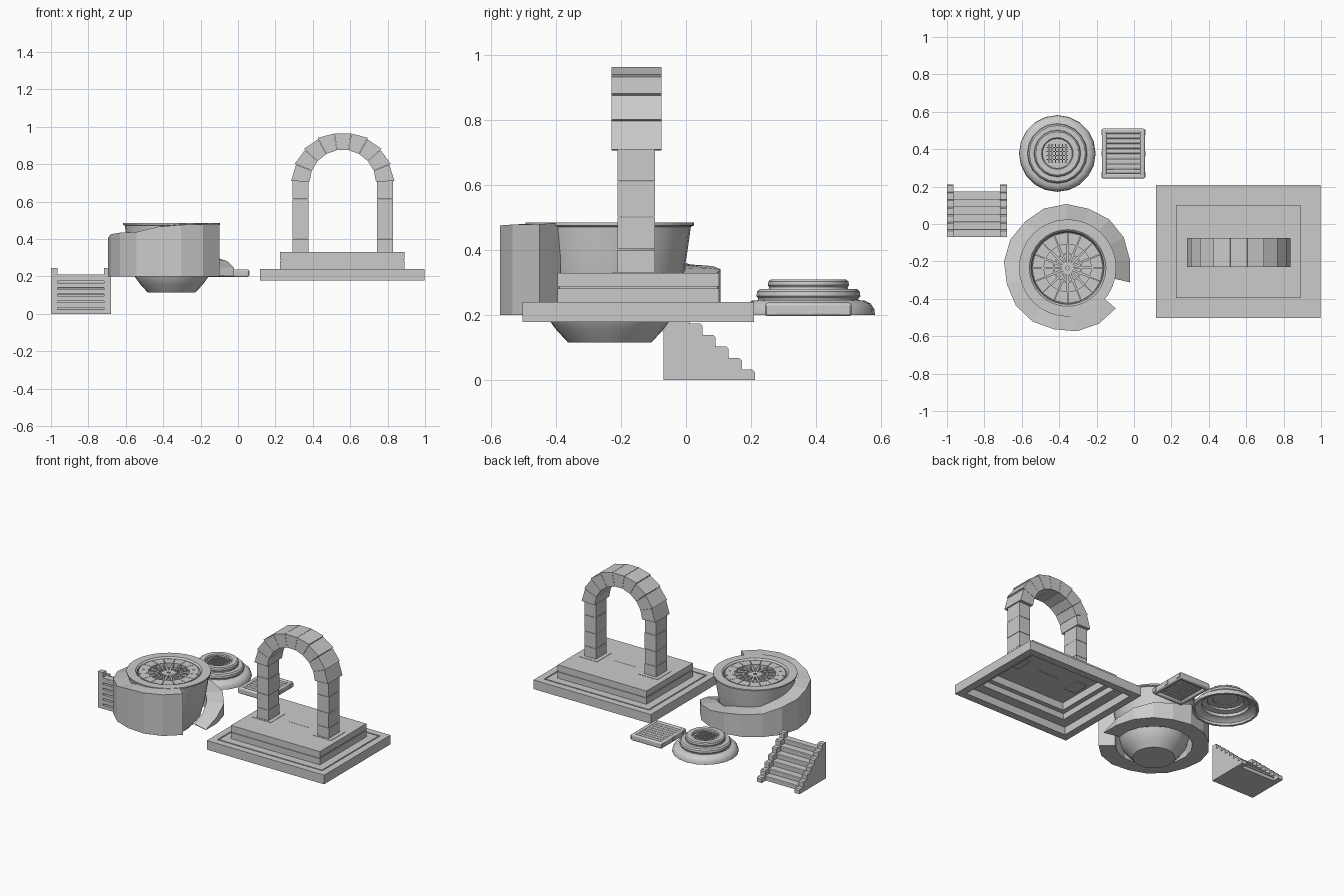
import bpy, bmesh, math
from mathutils import Matrix, Vector

if "Cube" in bpy.data.objects:
    bpy.data.objects.remove(bpy.data.objects["Cube"])


def finish(bm, name, bevel=0, smooth=None):
    bmesh.ops.remove_doubles(bm, verts=bm.verts, dist=1e-5)
    bmesh.ops.recalc_face_normals(bm, faces=bm.faces)
    me = bpy.data.meshes.new(name)
    bm.to_mesh(me)
    bm.free()
    ob = bpy.data.objects.new(name, me)
    bpy.context.collection.objects.link(ob)
    if bevel:
        m = ob.modifiers.new("bevel", 'BEVEL')
        m.width, m.segments, m.limit_method = bevel, 2, 'ANGLE'
    if smooth:
        bpy.ops.object.select_all(action='DESELECT')
        ob.select_set(True)
        bpy.context.view_layer.objects.active = ob
        bpy.ops.object.shade_smooth_by_angle(angle=math.radians(smooth))
    return ob


def add_box(bm, x0, x1, y0, y1, z0, z1, turn=None):
    m = Matrix.Translation(((x0 + x1) / 2, (y0 + y1) / 2, (z0 + z1) / 2)) @ \
        Matrix.Diagonal((x1 - x0, y1 - y0, z1 - z0, 1))
    bmesh.ops.create_cube(bm, size=1, matrix=(turn @ m) if turn else m)


def box(name, *dims, bevel=0):
    bm = bmesh.new()
    add_box(bm, *dims)
    return finish(bm, name, bevel)


def bridge(bm, rings, closed_ring=True, closed_path=False):
    rings = [[bm.verts.new(p) for p in r] for r in rings]
    n = len(rings[0])
    pairs = list(zip(rings, rings[1:] + rings[:1])) if closed_path else list(zip(rings, rings[1:]))
    for a, b in pairs:
        for i in range(n if closed_ring else n - 1):
            j = (i + 1) % n
            bm.faces.new((a[i], a[j], b[j], b[i]))
    return rings


def lathe(name, profile, cx, cy, n, closed=False, smooth=35):
    bm = bmesh.new()
    rings = [[(cx + max(r, 1e-6) * math.cos(2 * math.pi * i / n),
               cy + max(r, 1e-6) * math.sin(2 * math.pi * i / n), z) for i in range(n)]
             for r, z in profile]
    bridge(bm, rings, closed_path=closed)
    return finish(bm, name, smooth=smooth)


def prism(bm, pts, y0, y1):
    a = [bm.verts.new((x, y0, z)) for x, z in pts]
    b = [bm.verts.new((x, y1, z)) for x, z in pts]
    bm.faces.new(a)
    bm.faces.new(b[::-1])
    for i in range(len(pts)):
        j = (i + 1) % len(pts)
        bm.faces.new((a[i], b[i], b[j], a[j]))


# --- stepped platform: hollow shell lofted from rectangles (inset, height)
bm = bmesh.new()
steps = [(.05, .178), (0, .178), (0, .24), (.046, .24), (.046, .236), (.054, .236), (.054, .24),
         (.107, .24), (.107, .282), (.112, .282), (.112, .288), (.107, .288), (.107, .33),
         (.447, .33)]
inner = [(.447, .32), (.15, .32), (.15, .27), (.118, .27), (.118, .23), (.05, .23)]


def rect(inset, z):
    w, d = max(.44 - inset, .08), max(.356 - inset, .001)
    return [(.558 + sx * w, -.147 + sy * d, z) for sx, sy in ((-1, -1), (1, -1), (1, 1), (-1, 1))]


bridge(bm, [rect(*p) for p in steps + inner], closed_path=True)
finish(bm, "stepped_platform")

# --- arch pillars built from stacked blocks
levels = [.315, .403, .503, .613, .715]
for side in (-1, 1):
    cx = .56 + side * .226
    bm = bmesh.new()
    for k, (a, b) in enumerate(zip(levels, levels[1:])):
        w = .043 - .001 * (k % 2)
        add_box(bm, cx - w, cx + w, -.211, -.096, a, b - .002)
    finish(bm, "arch_pillar_" + ("left" if side < 0 else "right"))
    box("pillar_footing", cx - .07, cx + .07, -.225, -.07, .325, .332)

# --- arch voussoirs
bm = bmesh.new()
for k in range(9):
    a, b = (math.radians(2 + 176 * (k + e) / 9) for e in (.01, .99))
    prism(bm, [(.56 + r * math.cos(t), .70 + r * math.sin(t))
               for r, t in ((.178, a), (.276, a), (.268, b), (.178, b))] if k < 4 else
              [(.56 + r * math.cos(t), .70 + r * math.sin(t))
               for r, t in ((.178, a), (.268, a), (.268 if k == 4 else .276, b), (.178, b))],
          -.23, -.075)
finish(bm, "arch_stones")

# --- large basin
BX, BY = -.355, -.235
lathe("basin", [(0, .115), (.128, .115), (.165, .155), (.198, .2), (.222, .29), (.24, .40),
                (.25, .472), (.26, .476), (.26, .485), (.205, .485), (.195, .475), (.19, .445),
                (0, .445)], BX, BY, 32)

# --- wheel of paving stones and bars in the basin top
bm = bmesh.new()
bars = bmesh.new()
for k in range(16):
    a, b = (2 * math.pi * (k + e) / 16 for e in (.02, .98))
    ring = [Vector((BX + r * math.cos(t), BY + r * math.sin(t), 0))
            for r, t in ((.128, a), (.19, a), (.19, b), (.128, b))]
    bridge(bm, [[p + Vector((0, 0, z)) for p in ring] for z in (.44, .478)])
    bm.verts.ensure_lookup_table()
    bm.faces.new(bm.verts[-4:])
    turn = Matrix.Translation((BX, BY, 0)) @ Matrix.Rotation(a, 4, 'Z')
    add_box(bars, .01, .13, -.006, .006, .455, .472, turn)
finish(bm, "paving_ring")
finish(bars, "radial_grate")
lathe("grate_hoop", [(.07, .455), (.078, .455), (.078, .472), (.07, .472)], BX, BY, 32, True)

# --- spiral rock ramp rising counter-clockwise round the basin
heights = [.206, .25, .285, .31, .32, .345, .355, .36, .39, .41, .43, .438, .442, .47, .48, .483, .484]
bm = bmesh.new()
sections = []
for k, h in enumerate(heights):
    t = math.radians(-13 + 333 * k / 16)
    ro = .342 - .006 * (k % 3 == 1)
    sections.append([(BX + r * math.cos(t), BY + r * math.sin(t), z)
                     for r, z in ((.235, .2), (ro, .2), (ro, h - .004), (.235, h))])
ends = bridge(bm, sections)
bm.faces.new(ends[0])
bm.faces.new(ends[-1])
finish(bm, "spiral_rock_ramp")

# --- round stepped dais, hollow below
DX, DY = -.41, .377
lathe("round_dais", [(.19, .2), (.205, .2), (.203, .218), (.192, .235), (.175, .244), (.155, .246),
                     (.155, .252), (.16, .258), (.158, .272), (.15, .28), (.123, .28), (.121, .286),
                     (.125, .292), (.123, .304), (.116, .31), (.085, .31), (.08, .304), (.08, .275),
                     (.112, .275), (.112, .262), (.145, .255), (.145, .235), (.17, .23), (.187, .215)],
      DX, DY, 20, True)
lathe("dais_floor", [(0, .28), (.082, .28), (.082, .292), (0, .292)], DX, DY, 20)
bm = bmesh.new()
for k in range(6):
    o = (k - 2.5) * .018
    add_box(bm, DX + o - .003, DX + o + .003, DY - .052, DY + .05, .288, .306)
for k in range(4):
    o = (k - 1.5) * .022
    add_box(bm, DX - .057, DX + .057, DY + o - .003, DY + o + .003, .29, .303)
finish(bm, "dais_grate")

# --- slatted square panel
PX0, PX1, PY0, PY1 = -.172, .058, .243, .51
bm = bmesh.new()
for x0, x1, y0, y1 in ((PX0, PX0 + .026, PY0, PY1), (PX1 - .026, PX1, PY0, PY1),
                       (PX0 + .01, PX1 - .01, PY0, PY0 + .026), (PX0 + .01, PX1 - .01, PY1 - .026, PY1)):
    add_box(bm, x0, x1, y0, y1, .197, .238)
finish(bm, "panel_frame", bevel=.008, smooth=40)
bm = bmesh.new()
for k in range(8):
    y = PY0 + .026 + k * .0269
    add_box(bm, PX0 + .02, PX1 - .02, y + .001, y + .0259, .21, .234)
finish(bm, "panel_slats", bevel=.004, smooth=40)
bm = bmesh.new()
for y in (PY0 + .02, (PY0 + PY1) / 2, PY1 - .02):
    for x in (PX0, PX1):
        add_box(bm, x - .003, x + .003, y - .015, y + .015, .204, .23)
finish(bm, "panel_side_clips")

# --- staircase: stepped side rails, treads between them
for name, x0, x1 in (("stair_rail_left", -1, -.964), ("stair_rail_right", -.716, -.68)):
    bm = bmesh.new()
    pts = [(-.07, 0), (.212, 0)]
    for k in range(7):
        front, back = .212 - .0403 * k, .212 - .0403 * (k + 1)
        top = .032 + .0355 * k
        pts += [(front, top - .007), (front - .007, top), (back, top)]
    prism(bm, pts, x0, x1)
    bmesh.ops.transform(bm, verts=bm.verts,
                        matrix=Matrix(((0, 1, 0, 0), (1, 0, 0, 0), (0, 0, 1, 0), (0, 0, 0, 1))))
    finish(bm, name)
bm = bmesh.new()
planks = bmesh.new()
for k in range(6):
    front, z = .168 - .0403 * k, .034 + .0355 * k
    add_box(bm, -.966, -.714, -.07, front, z - .0355 if k else 0, z - .01)
    add_box(planks, -.966, -.714, max(front - .046, -.07), front + .006, z - .012, z)
finish(bm, "stair_core")
finish(planks, "stair_treads", bevel=.003)
